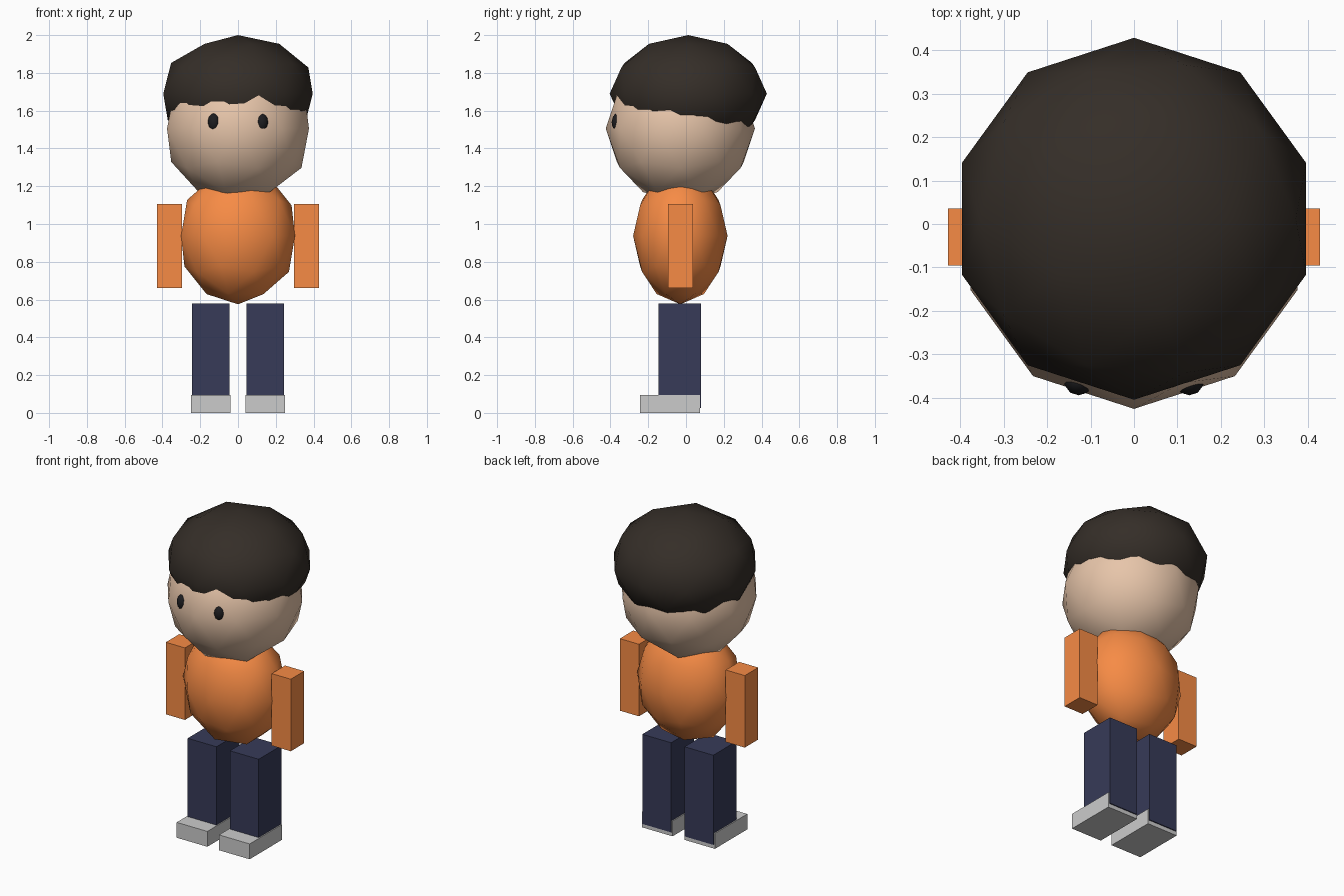
import bpy

if "Cube" in bpy.data.objects:
    bpy.data.objects.remove(bpy.data.objects["Cube"])


def material(name, rgb):
    m = bpy.data.materials.new(name)
    m.diffuse_color = (*rgb, 1)
    m.use_nodes = True
    m.node_tree.nodes["Principled BSDF"].inputs["Base Color"].default_value = m.diffuse_color
    return m


skin = material("skin", (0.80, 0.56, 0.40))
dark_brown = material("dark_brown", (0.035, 0.027, 0.021))
black = material("black", (0.012, 0.012, 0.014))
orange = material("orange", (0.93, 0.26, 0.06))
navy = material("navy", (0.038, 0.043, 0.098))


def ball(name, loc, radii, mat):
    bpy.ops.mesh.primitive_ico_sphere_add(subdivisions=2, radius=1, location=loc)
    o = bpy.context.object
    o.name = name
    o.scale = radii
    bpy.ops.object.transform_apply(location=False, rotation=False, scale=True)
    bpy.ops.object.shade_smooth()
    o.data.materials.append(mat)


def box(name, lo, hi, mat=None):
    loc = [(a + b) / 2 for a, b in zip(lo, hi)]
    bpy.ops.mesh.primitive_cube_add(size=1, location=loc)
    o = bpy.context.object
    o.name = name
    o.scale = [b - a for a, b in zip(lo, hi)]
    bpy.ops.object.transform_apply(location=False, rotation=False, scale=True)
    if mat:
        o.data.materials.append(mat)


def box_pair(name, lo, hi, mat=None):
    box(name + "_right", lo, hi, mat)
    box(name + "_left", (-hi[0], lo[1], lo[2]), (-lo[0], hi[1], hi[2]), mat)


# Head, hair cap and torso: squashed low-poly spheres that overlap
ball("head", (0, -0.03, 1.505), (0.395, 0.395, 0.395), skin)
ball("hair", (0, 0.012, 1.69), (0.416, 0.416, 0.31), dark_brown)
ball("torso", (0, -0.03, 0.937), (0.317, 0.25, 0.362), orange)

# Eyes
for side, s in (("right", 1), ("left", -1)):
    ball("eye_" + side, (0.127 * s, -0.36, 1.538), (0.034, 0.034, 0.05), black)

# Arms, legs and shoes
box_pair("arm", (0.297, -0.095, 0.66), (0.428, 0.036, 1.106), orange)
box_pair("leg", (0.046, -0.145, 0.025), (0.243, 0.08, 0.58), navy)
box_pair("shoe", (0.04, -0.243, 0.0), (0.25, 0.074, 0.095))
